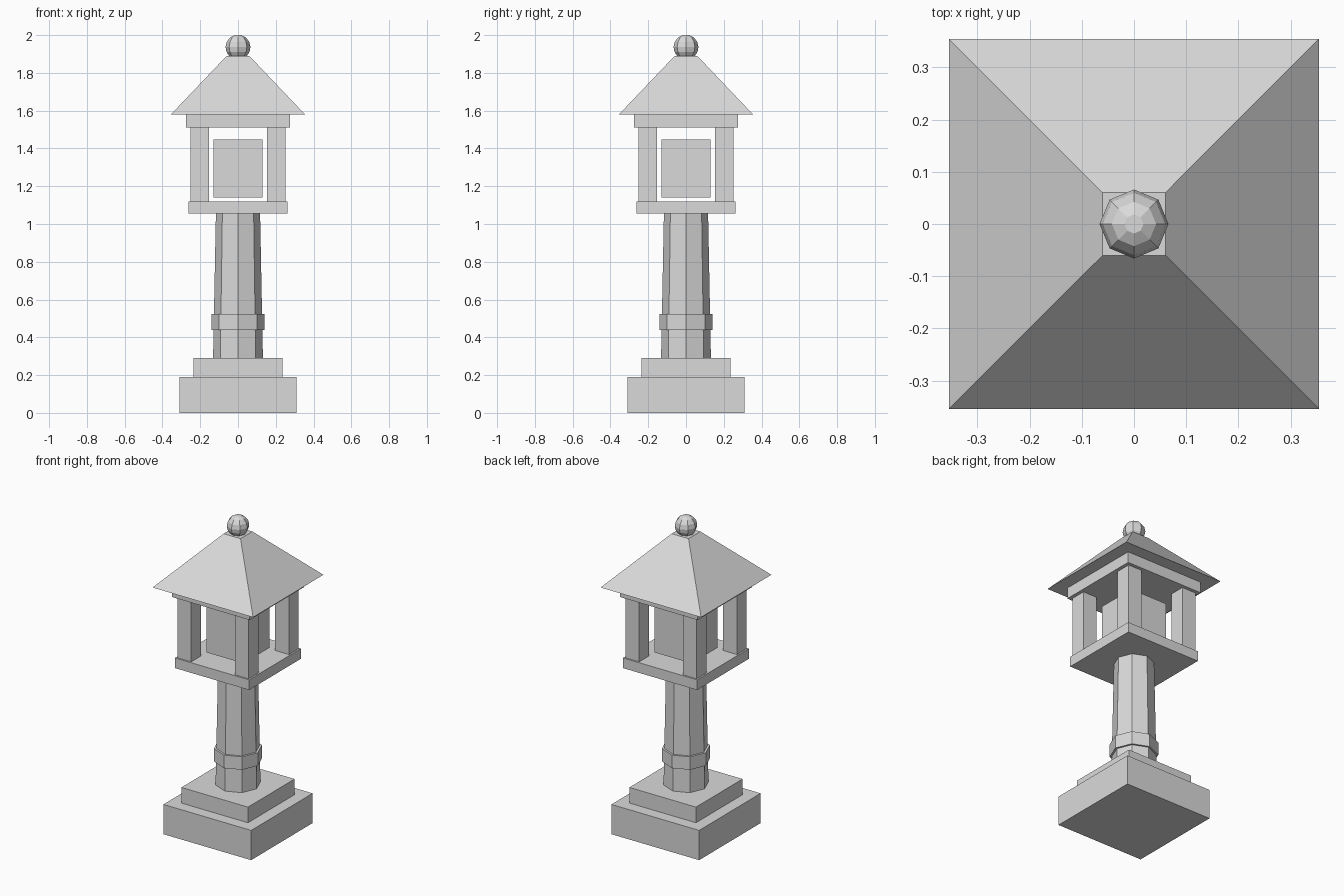
import bpy
import bmesh
from math import sin, cos, pi, radians

old = bpy.data.objects.get("Cube")
if old:
    bpy.data.objects.remove(old, do_unlink=True)

# Single stone colour
stone = bpy.data.materials.new("grey_stone")
stone.use_nodes = True
GREY = (0.7, 0.7, 0.7, 1)
stone.diffuse_color = GREY
stone.node_tree.nodes["Principled BSDF"].inputs["Base Color"].default_value = GREY


def loft(name, profile, sides, turn=0.0, at=(0, 0)):
    """Stack regular rings given as (radius, height) and cap both ends."""
    bm = bmesh.new()
    rings = []
    for radius, z in profile:
        angles = [turn + 2 * pi * i / sides for i in range(sides)]
        rings.append([bm.verts.new((radius * cos(a), radius * sin(a), z)) for a in angles])
    for low, high in zip(rings, rings[1:]):
        for i in range(sides):
            j = (i + 1) % sides
            bm.faces.new((low[i], low[j], high[j], high[i]))
    bm.faces.new(rings[0][::-1])
    bm.faces.new(rings[-1])
    mesh = bpy.data.meshes.new(name)
    bm.to_mesh(mesh)
    bm.free()
    mesh.materials.append(stone)
    obj = bpy.data.objects.new(name, mesh)
    obj.location = (*at, 0)
    bpy.context.collection.objects.link(obj)
    return obj


def square(name, half_low, half_high, z0, z1, at=(0, 0)):
    """Square block or frustum, sized by its half widths."""
    root2 = 2 ** 0.5
    return loft(name, [(half_low * root2, z0), (half_high * root2, z1)], 4, pi / 4, at)


# Stepped base
square("base_slab", 0.31, 0.31, 0, 0.19)
square("base_step", 0.235, 0.235, 0.19, 0.29)

# Tapered eight-sided shaft with a collar
loft("shaft", [(0.132, 0.29), (0.117, 1.055)], 8)
loft("collar", [(0.141, 0.44), (0.141, 0.523)], 8)

# Lamp chamber: floor, corner posts, lamp block and top plate
square("chamber_floor", 0.262, 0.262, 1.055, 1.12)
for x, side in ((-1, "right"), (1, "left")):
    for y, end in ((-1, "front"), (1, "back")):
        square(f"{end}_{side}_post", 0.049, 0.049, 1.12, 1.51, (x * 0.203, y * 0.203))
square("lamp_block", 0.131, 0.131, 1.14, 1.447)
square("chamber_top", 0.274, 0.274, 1.51, 1.58)

# Sloping roof with a flat tip
square("roof", 0.355, 0.06, 1.58, 1.89)

# Faceted ball finial, flattened at its poles
R = 0.066
ball = [(R * cos(radians(a)), 1.9365 + R * sin(radians(a))) for a in (-45, -22, 0, 25, 50, 74)]
loft("finial", ball, 8)
